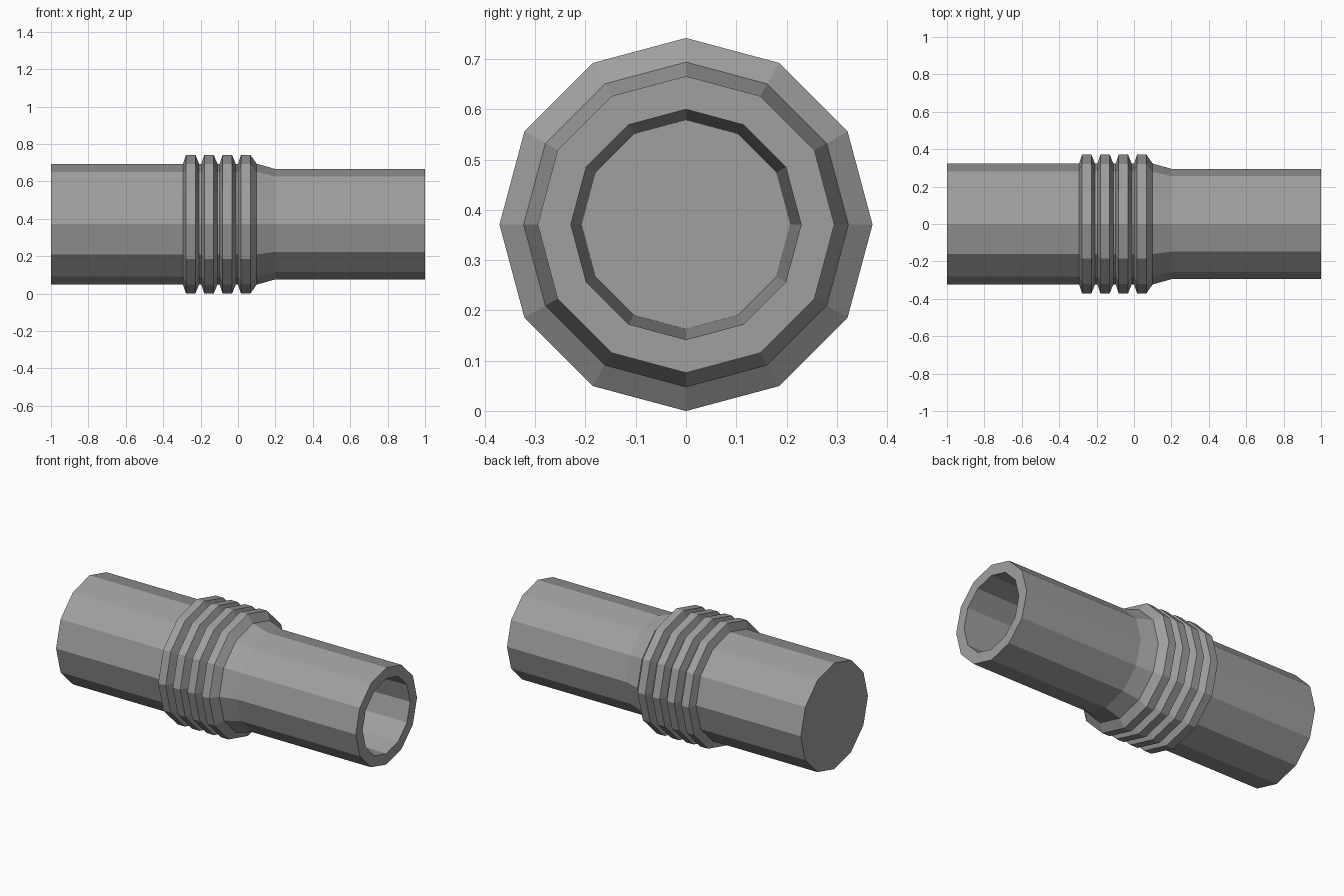
import bpy
import bmesh
import math

SIDES = 12
RADIUS_MAX = 0.371
R_REAR, R_FRONT = 0.323, 0.295

default = bpy.data.objects.get("Cube")
if default:
    bpy.data.objects.remove(default)

grey = bpy.data.materials.new("plain grey")
grey.use_nodes = True
colour = (0.35, 0.35, 0.35, 1)
grey.diffuse_color = colour
grey.node_tree.nodes["Principled BSDF"].inputs["Base Color"].default_value = colour


def lathe(name, profile):
    """Revolve (x, radius) points about the pipe axis; radius 0 makes a cap."""
    bm = bmesh.new()
    rings = []
    for x, r in profile:
        ring = []
        for i in range(SIDES):
            a = math.tau * i / SIDES
            ring.append(bm.verts.new((x, r * math.cos(a), RADIUS_MAX + r * math.sin(a))))
            if r == 0:
                break
        rings.append(ring)
    for a, b in zip(rings, rings[1:]):
        if len(a) == 1:
            bm.faces.new(b[::-1])
        elif len(b) == 1:
            bm.faces.new(a)
        else:
            for i in range(SIDES):
                j = (i + 1) % SIDES
                bm.faces.new((a[i], b[i], b[j], a[j]))
    for v in [v for v in bm.verts if not v.link_faces]:
        bm.verts.remove(v)
    # Profiles run from the closed end outward, so reverse to face outside
    bmesh.ops.reverse_faces(bm, faces=[f for f in bm.faces])
    mesh = bpy.data.meshes.new(name)
    bm.to_mesh(mesh)
    bm.free()
    mesh.materials.append(grey)
    obj = bpy.data.objects.new(name, mesh)
    bpy.context.collection.objects.link(obj)
    return obj


# Wide pipe with its closed end
lathe("rear_pipe", [(-1, 0), (-1, R_REAR), (-0.3, R_REAR)])

# Four bevelled ribs side by side
ribs = [(-0.3, R_REAR)]
for k in range(4):
    x = -0.253 + 0.098 * k
    ribs += [(x - 0.041, R_REAR), (x - 0.025, RADIUS_MAX),
             (x + 0.025, RADIUS_MAX), (x + 0.045, R_REAR)]
ribs[-1] = (0.1, R_REAR)
lathe("ribbed_collar", ribs)

# Narrow pipe with a tapered neck and a tapering bore
lathe("front_pipe", [(0.1, R_REAR), (0.2, R_FRONT), (1, R_FRONT),
                     (1, 0.229), (0.2, 0.208), (0.2, 0)])
